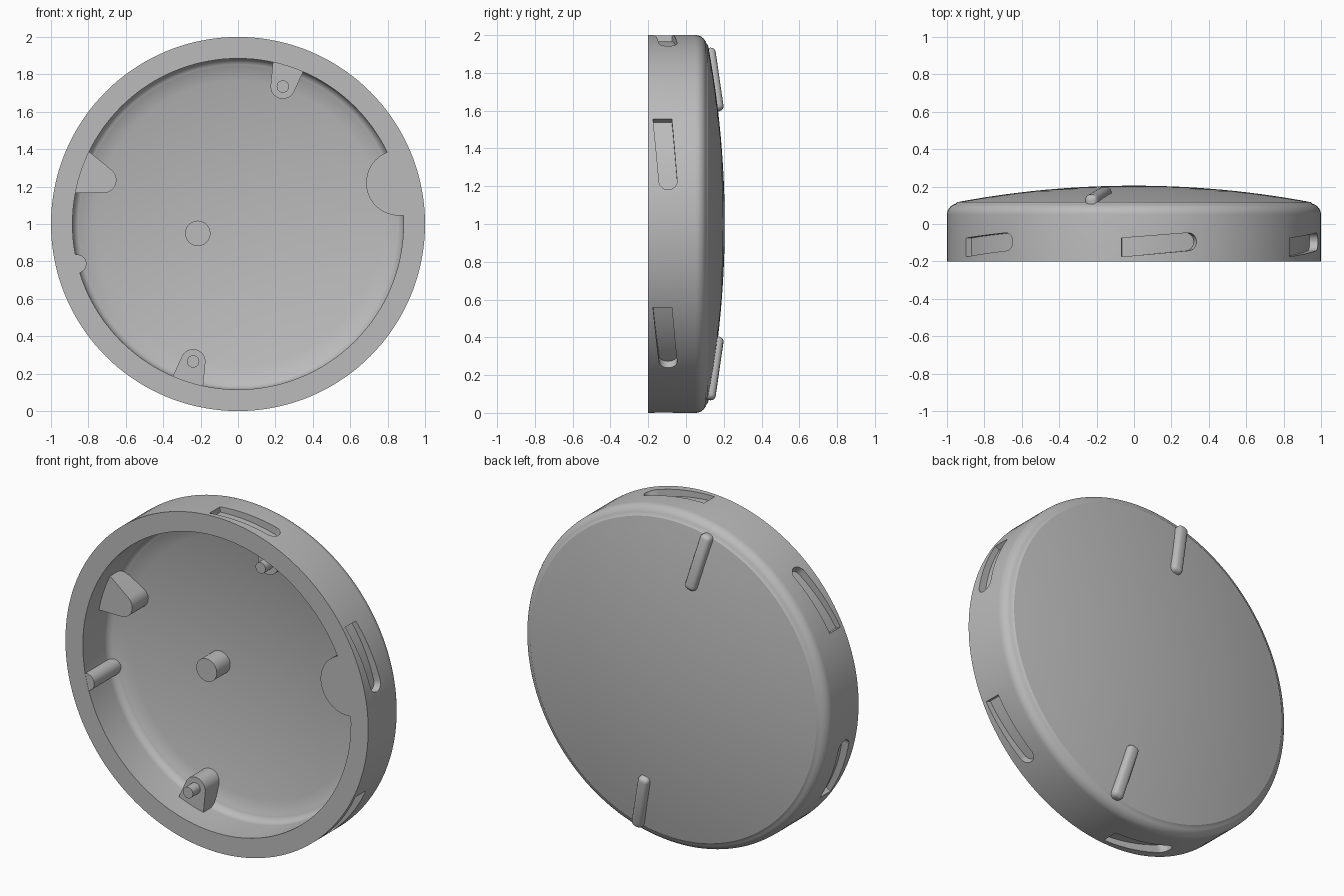
import bpy, bmesh
from math import sin, cos, pi, radians, sqrt
from mathutils import Matrix, Vector

cube = bpy.data.objects.get("Cube")
if cube:
    bpy.data.objects.remove(cube, do_unlink=True)

grey = bpy.data.materials.new("plain grey")
grey.use_nodes = True
grey.diffuse_color = (0.5, 0.5, 0.5, 1)
grey.node_tree.nodes["Principled BSDF"].inputs["Base Color"].default_value = grey.diffuse_color
CENTRE = 1.0   # height of the disc axis


def finish(name, bm):
    bmesh.ops.remove_doubles(bm, verts=bm.verts, dist=1e-5)
    bmesh.ops.recalc_face_normals(bm, faces=bm.faces)
    mesh = bpy.data.meshes.new(name)
    bm.to_mesh(mesh)
    bm.free()
    mesh.materials.append(grey)
    obj = bpy.data.objects.new(name, mesh)
    bpy.context.collection.objects.link(obj)
    return obj


def smooth(obj):
    bpy.ops.object.select_all(action='DESELECT')
    obj.select_set(True)
    bpy.context.view_layer.objects.active = obj
    bpy.ops.object.shade_smooth_by_angle(angle=radians(30))
    return obj


def arc(cx, cz, r, start, end, n=24):
    angles = [radians(start + (end - start) * i / n) for i in range(n + 1)]
    return [(cx + r * cos(a), cz + r * sin(a)) for a in angles]


def prism(name, outline, front, back):
    """Extrude an x-z outline from y = front to y = back."""
    bm = bmesh.new()
    face = bm.faces.new([bm.verts.new((x, front, z)) for x, z in outline])
    ext = bmesh.ops.extrude_face_region(bm, geom=[face])
    moved = [v for v in ext["geom"] if isinstance(v, bmesh.types.BMVert)]
    bmesh.ops.translate(bm, verts=moved, vec=(0, back - front, 0))
    return smooth(finish(name, bm))


def round_peg(name, x, z, r, front, back):
    return prism(name, arc(x, z, r, 0, 345, 23), front, back)


def dome(edge_r, edge_y, top_y, n=12):
    """Shallow spherical cap, from the axis out to its edge."""
    rise = top_y - edge_y
    big = (edge_r ** 2 + rise ** 2) / (2 * rise)
    return [(edge_r * i / n, top_y - big + sqrt(big ** 2 - (edge_r * i / n) ** 2))
            for i in range(n + 1)]


# Hollow domed cap, turned around the y axis
profile = dome(0.945, 0.117, 0.205)
profile += arc(0.94, 0.05, 0.06, 75, 0, 8)
profile += [(1, -0.2), (0.885, -0.2)]
profile += arc(0.835, 0.0, 0.05, 0, 80, 8)
profile += reversed(dome(0.835, 0.055, 0.14))
bm = bmesh.new()
STEPS = 144
rings = [[bm.verts.new((r * cos(2 * pi * i / STEPS), y, CENTRE + r * sin(2 * pi * i / STEPS)))
          for i in range(STEPS)] if r > 0 else [bm.verts.new((0, y, CENTRE))]
         for r, y in profile]
for a, b in zip(rings, rings[1:]):
    for i in range(STEPS):
        j = (i + 1) % STEPS
        quad = [a[i % len(a)], a[j % len(a)], b[j % len(b)], b[i % len(b)]]
        bm.faces.new(list(dict.fromkeys(quad)))
body = finish("domed_cap", bm)

# Six tapered slots around the rim, each with one square and one round end
ROUND_R, FLAT_ANGLE, ROUND_ANGLE = 0.048, radians(33.8), radians(13.2)
stations = []
for i in range(9):
    t = i / 8
    stations.append((FLAT_ANGLE + (ROUND_ANGLE - FLAT_ANGLE) * t,
                     -0.175 + 0.032 * t, -0.075 + 0.028 * t, 0.968 - 0.013 * t))
for i in range(1, 9):
    a = min(radians(i * 90 / 8), radians(88))
    stations.append((ROUND_ANGLE - ROUND_R * sin(a),
                     -0.095 - ROUND_R * cos(a), -0.095 + ROUND_R * cos(a), 0.955))
bm = bmesh.new()
for k in range(6):
    loops = []
    for a, low, high, floor in stations:
        a += k * pi / 3
        loops.append([bm.verts.new((r * cos(a), y, CENTRE + r * sin(a)))
                      for r, y in ((floor, low), (floor, high), (1.05, high), (1.05, low))])
    for p, q in zip(loops, loops[1:]):
        for i in range(4):
            j = (i + 1) % 4
            bm.faces.new([p[i], p[j], q[j], q[i]])
    bm.faces.new(loops[0])
    bm.faces.new(loops[-1])
cutter = finish("slot_cutter", bm)
mod = body.modifiers.new("slots", 'BOOLEAN')
mod.operation, mod.solver, mod.object = 'DIFFERENCE', 'EXACT', cutter
bpy.ops.object.select_all(action='DESELECT')
body.select_set(True)
bpy.context.view_layer.objects.active = body
bpy.ops.object.modifier_apply(modifier="slots")
bpy.data.objects.remove(cutter, do_unlink=True)
smooth(body)

# Two opposite lugs with pins, and two opposite grip ribs on the back
lug = [(-0.19, -0.90), *arc(-0.24, -0.735, 0.066, -10, 158), (-0.365, -0.85)]
for side, name in ((1, "lower"), (-1, "upper")):
    prism(name + "_lug", [(side * x, CENTRE + side * z) for x, z in lug], -0.06, 0.1)
    round_peg(name + "_pin", side * -0.24, CENTRE + side * -0.735, 0.033, -0.13, 0)

    bm = bmesh.new()
    bmesh.ops.create_cube(bm, size=1)
    bmesh.ops.scale(bm, vec=(0.07, 0.1, 0.345), verts=bm.verts)
    bmesh.ops.bevel(bm, geom=bm.edges[:], offset=0.026, segments=4, profile=0.5, affect='EDGES')
    place = (Matrix.Translation((0, 0, CENTRE))
             @ Matrix.Rotation(radians(-14 if side < 0 else 166), 4, 'Y')
             @ Matrix.Translation((0, 0.128, 0.785))
             @ Matrix.Rotation(radians(8), 4, 'X'))
    bm.transform(place)
    smooth(finish(name + "_grip_rib", bm))

# Blocks and pegs inside the cap
prism("side_block", [(-0.91, 1.165), *arc(-0.72, 1.235, 0.07, -90, 50), (-0.80, 1.39), (-0.84, 1.42)],
      -0.07, 0.1)
prism("wide_boss", [*arc(0.86, 1.22, 0.175, 110, 278), (0.925, 1.05), (0.905, 1.22), (0.82, 1.41)],
      -0.199, 0.09)
round_peg("small_boss", -0.86, 0.787, 0.05, -0.199, 0.08)
round_peg("centre_peg", -0.215, 0.95, 0.068, 0.01, 0.17)
